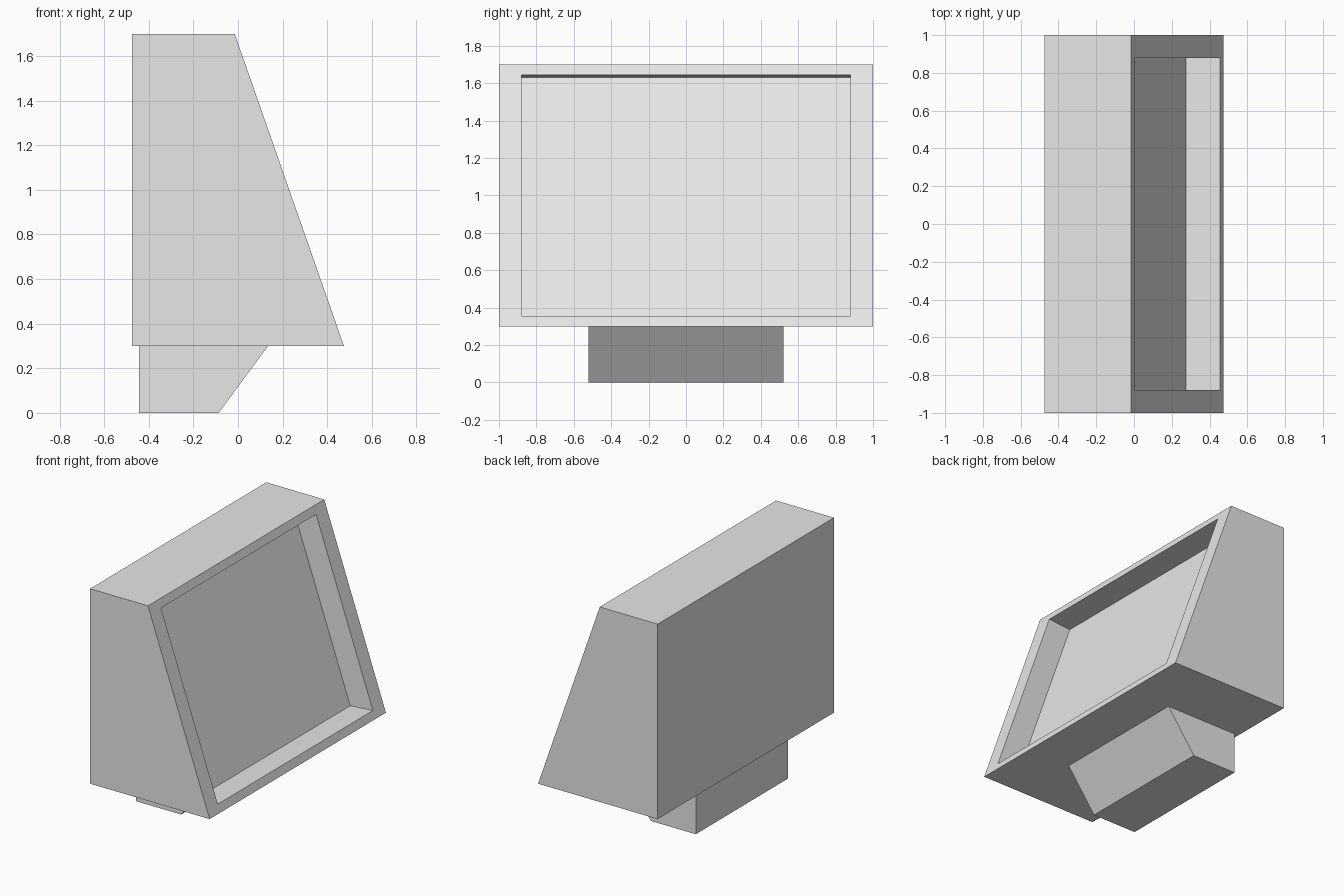
import bpy, bmesh
from mathutils import Vector

cube = bpy.data.objects.get("Cube")
if cube:
    bpy.data.objects.remove(cube, do_unlink=True)

# One plain grey for the whole model
GREY = (0.8, 0.8, 0.8, 1)
grey = bpy.data.materials.new("light_grey")
grey.use_nodes = True
grey.diffuse_color = GREY
grey.node_tree.nodes["Principled BSDF"].inputs["Base Color"].default_value = GREY


def prism(profile, half_width):
    """Extrude an (x, z) profile symmetrically along y."""
    bm = bmesh.new()
    side = bm.faces.new([bm.verts.new((x, -half_width, z)) for x, z in profile])
    ext = bmesh.ops.extrude_face_region(bm, geom=[side])["geom"]
    moved = [v for v in ext if isinstance(v, bmesh.types.BMVert)]
    bmesh.ops.translate(bm, verts=moved, vec=(0, 2 * half_width, 0))
    bmesh.ops.recalc_face_normals(bm, faces=bm.faces)
    bm.normal_update()
    return bm


def finish(bm, name):
    mesh = bpy.data.meshes.new(name)
    bm.to_mesh(mesh)
    bm.free()
    mesh.materials.append(grey)
    obj = bpy.data.objects.new(name, mesh)
    bpy.context.collection.objects.link(obj)
    return obj


# Wedge-shaped housing
bm = prism([(-0.475, 0.3), (0.475, 0.3), (-0.015, 1.7), (-0.475, 1.7)], 1.0)

# Recessed screen in the sloping face
screen = max(bm.faces, key=lambda f: f.normal.x)
bmesh.ops.inset_individual(bm, faces=[screen], thickness=0.084)
for v in screen.verts:
    v.co.y = 0.88 if v.co.y > 0 else -0.88
pushed = bmesh.ops.extrude_discrete_faces(bm, faces=[screen])["faces"][0]
bmesh.ops.translate(bm, verts=pushed.verts, vec=Vector((-0.18, 0, -0.014)))
finish(bm, "screen_housing")

# Foot with a sloping front
foot = prism([(-0.443, 0), (-0.087, 0), (0.135, 0.3), (-0.443, 0.3)], 0.522)
finish(foot, "foot")
